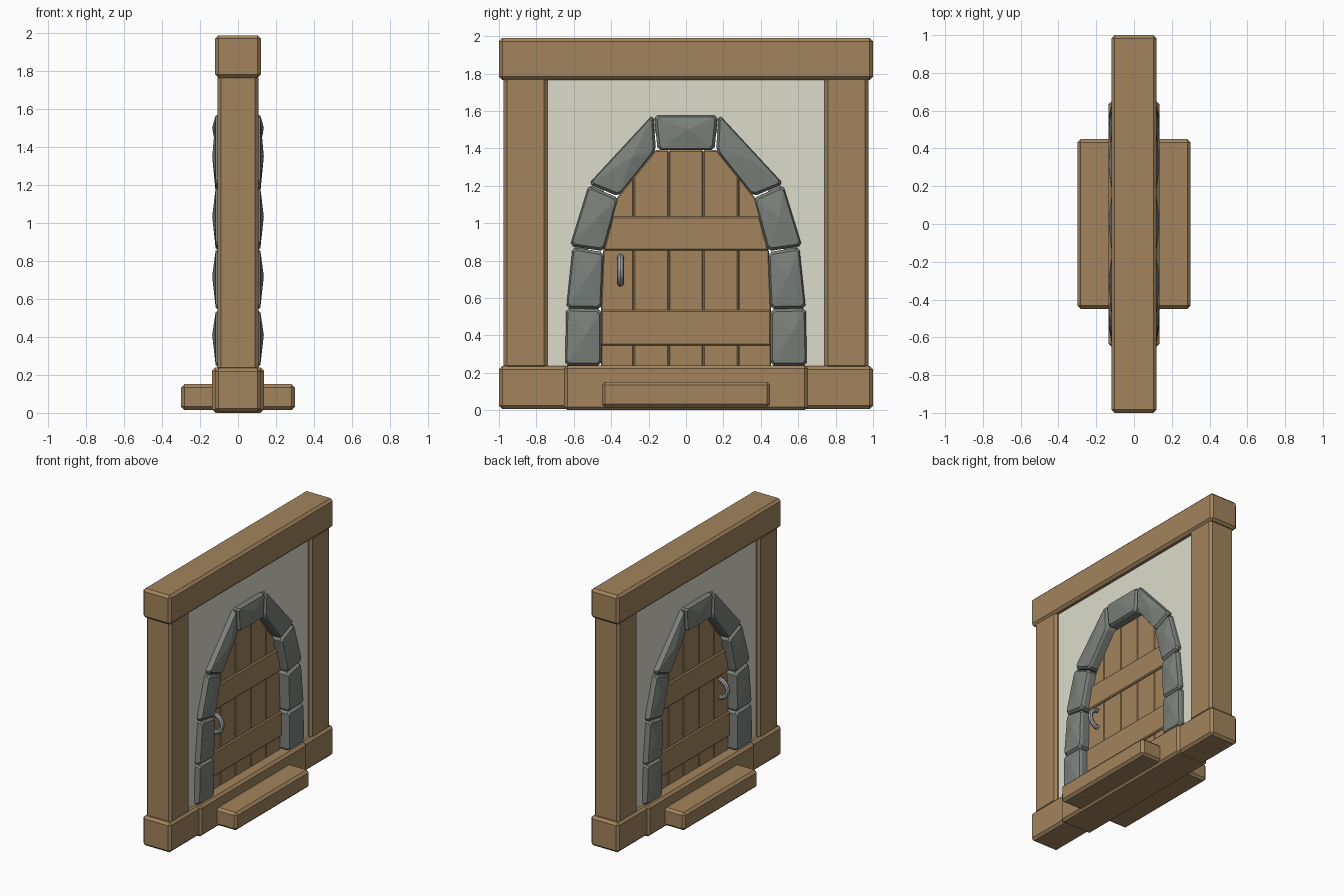
import bpy, bmesh, math
from mathutils import Vector

if "Cube" in bpy.data.objects:
    bpy.data.objects.remove(bpy.data.objects["Cube"])


def material(name, rgb):
    m = bpy.data.materials.new(name)
    m.diffuse_color = (*rgb, 1)
    m.use_nodes = True
    m.node_tree.nodes["Principled BSDF"].inputs["Base Color"].default_value = m.diffuse_color
    return m


WOOD = material("wood", (0.36, 0.23, 0.11))
PLASTER = material("plaster", (0.72, 0.72, 0.60))
STONE = material("stone", (0.20, 0.22, 0.20))
METAL = material("metal", (0.36, 0.37, 0.39))


def finish(name, bm, mat, bevel=0):
    bmesh.ops.recalc_face_normals(bm, faces=bm.faces)
    me = bpy.data.meshes.new(name)
    bm.to_mesh(me)
    bm.free()
    me.materials.append(mat)
    ob = bpy.data.objects.new(name, me)
    bpy.context.collection.objects.link(ob)
    if bevel:
        mod = ob.modifiers.new("chamfer", 'BEVEL')
        mod.width = bevel
        mod.segments = 1
    return ob


def slab(name, outline, half, mat, bevel=0):
    """Extrude a (y, z) outline symmetrically through the wall along x."""
    bm = bmesh.new()
    f = bm.faces.new([bm.verts.new((-half, y, z)) for y, z in outline])
    ext = bmesh.ops.extrude_face_region(bm, geom=[f])["geom"]
    for v in ext:
        if isinstance(v, bmesh.types.BMVert):
            v.co.x = half
    return finish(name, bm, mat, bevel)


def beam(name, half, y0, y1, z0, z1, bevel=0.018):
    return slab(name, [(y0, z0), (y1, z0), (y1, z1), (y0, z1)], half, WOOD, bevel)


def stone(name, quad):
    """Rough block: chamfered sides and an off-centre crown on each face."""
    pts = [Vector(p) for p in quad]
    c = sum(pts, Vector((0, 0))) / 4
    bm = bmesh.new()
    rings = []
    for x, inset in ((-0.118, 0.016), (-0.100, 0), (0.100, 0), (0.118, 0.016)):
        ring = []
        for i, p in enumerate(pts):
            # cut each corner so the outline is slightly rounded
            for q in (pts[i - 1], pts[(i + 1) % 4]):
                w = p + (q - p).normalized() * 0.016
                w += (c - w).normalized() * inset
                ring.append(bm.verts.new((x, w.x, w.y)))
        rings.append(ring)
    for a, b in zip(rings, rings[1:]):
        for i in range(8):
            j = (i + 1) % 8
            bm.faces.new((a[i], a[j], b[j], b[i]))
    for ring, x in ((rings[0], -0.136), (rings[3], 0.136)):
        top = bm.verts.new((x, c.x + 0.015, c.y + 0.02))
        for i in range(8):
            bm.faces.new((ring[i], ring[(i + 1) % 8], top))
    return finish(name, bm, STONE)


# Timber frame, sill and step
beam("lintel", 0.12, -1, 1, 1.765, 1.99)
for s, side in ((-1, "left"), (1, "right")):
    beam(side + "_post", 0.107, *sorted((s * 0.74, s * 0.975)), 0.22, 1.785)
    beam(side + "_sill_end", 0.12, *sorted((s * 0.62, s * 1.0)), 0.006, 0.236)
beam("sill_middle", 0.136, -0.652, 0.652, 0.0, 0.24)
beam("step", 0.30, -0.45, 0.45, 0.015, 0.152)

# Plaster wall with an arched opening under the middle of the stones
arch = [(0.55, 0.22), (0.55, 0.54), (0.525, 0.86), (0.44, 1.17), (0.17, 1.48)]
hole = arch + [(-y, z) for y, z in reversed(arch)]
slab("plaster_wall", [(0.76, 0.22), (0.76, 1.78), (-0.76, 1.78), (-0.76, 0.22)]
     + hole[::-1], 0.08, PLASTER)

# Stone arch: half is listed, the other half mirrored
half_arch = [
    [(0.646, 0.238), (0.453, 0.238), (0.453, 0.540), (0.640, 0.545)],
    [(0.640, 0.545), (0.453, 0.540), (0.440, 0.845), (0.606, 0.872)],
    [(0.620, 0.878), (0.440, 0.850), (0.362, 1.135), (0.520, 1.203)],
    [(0.520, 1.210), (0.362, 1.143), (0.160, 1.392), (0.177, 1.580)],
]
for n, quad in enumerate(half_arch, 1):
    for s, side in ((-1, "left"), (1, "right")):
        stone(f"{side}_arch_stone_{n}", [(s * y, z) for y, z in quad])
stone("keystone", [(0.170, 1.575), (0.152, 1.390), (-0.152, 1.390), (-0.170, 1.575)])

# Door boards clipped to the inner arch line
inner = [(0.455, 0.24), (0.455, 0.54), (0.443, 0.85), (0.370, 1.135), (0.165, 1.39)]


def arch_z(y):
    y = abs(y)
    if y <= 0.165:
        return 1.39
    for (ya, za), (yb, zb) in zip(inner[1:], inner[2:]):
        if yb <= y <= ya:
            return za + (zb - za) * (ya - y) / (ya - yb)
    return 0.54


def arch_y(z):
    for (ya, za), (yb, zb) in zip(inner, inner[1:]):
        if za <= z <= zb:
            return ya + (yb - ya) * (z - za) / (zb - za)
    return 0.165


edges = [-0.455, -0.28, -0.092, 0.092, 0.28, 0.455]
for n, (a, b) in enumerate(zip(edges, edges[1:]), 1):
    bends = [y for y in sorted([s * p[0] for p in inner[2:] for s in (-1, 1)],
                               reverse=True) if a < y < b]
    top = [(y, arch_z(y)) for y in [b] + bends + [a]]
    slab(f"door_plank_{n}", [(a, 0.23), (b, 0.23)] + top, 0.045, WOOD, 0.006)
for name, z0, z1 in (("lower_batten", 0.345, 0.535), ("upper_batten", 0.853, 1.035)):
    w0, w1 = arch_y(z0), arch_y(z1)
    slab(name, [(-w0, z0), (w0, z0), (w1, z1), (-w1, z1)], 0.06, WOOD, 0.008)

# Bowed pull handle on both faces
for s, name in ((1, "right_handle"), (-1, "left_handle")):
    cu = bpy.data.curves.new(name, 'CURVE')
    cu.dimensions = '3D'
    cu.bevel_depth = 0.018
    cu.bevel_resolution = 2
    cu.use_fill_caps = True
    sp = cu.splines.new('POLY')
    sp.points.add(8)
    for i, p in enumerate(sp.points):
        t = math.pi * i / 8
        p.co = (s * (0.04 + 0.07 * math.sin(t)), -0.35, 0.748 - 0.07 * math.cos(t), 1)
    cu.materials.append(METAL)
    ob = bpy.data.objects.new(name, cu)
    bpy.context.collection.objects.link(ob)
    bpy.ops.object.select_all(action='DESELECT')
    ob.select_set(True)
    bpy.context.view_layer.objects.active = ob
    bpy.ops.object.convert(target='MESH')
    bpy.ops.object.shade_smooth_by_angle()
